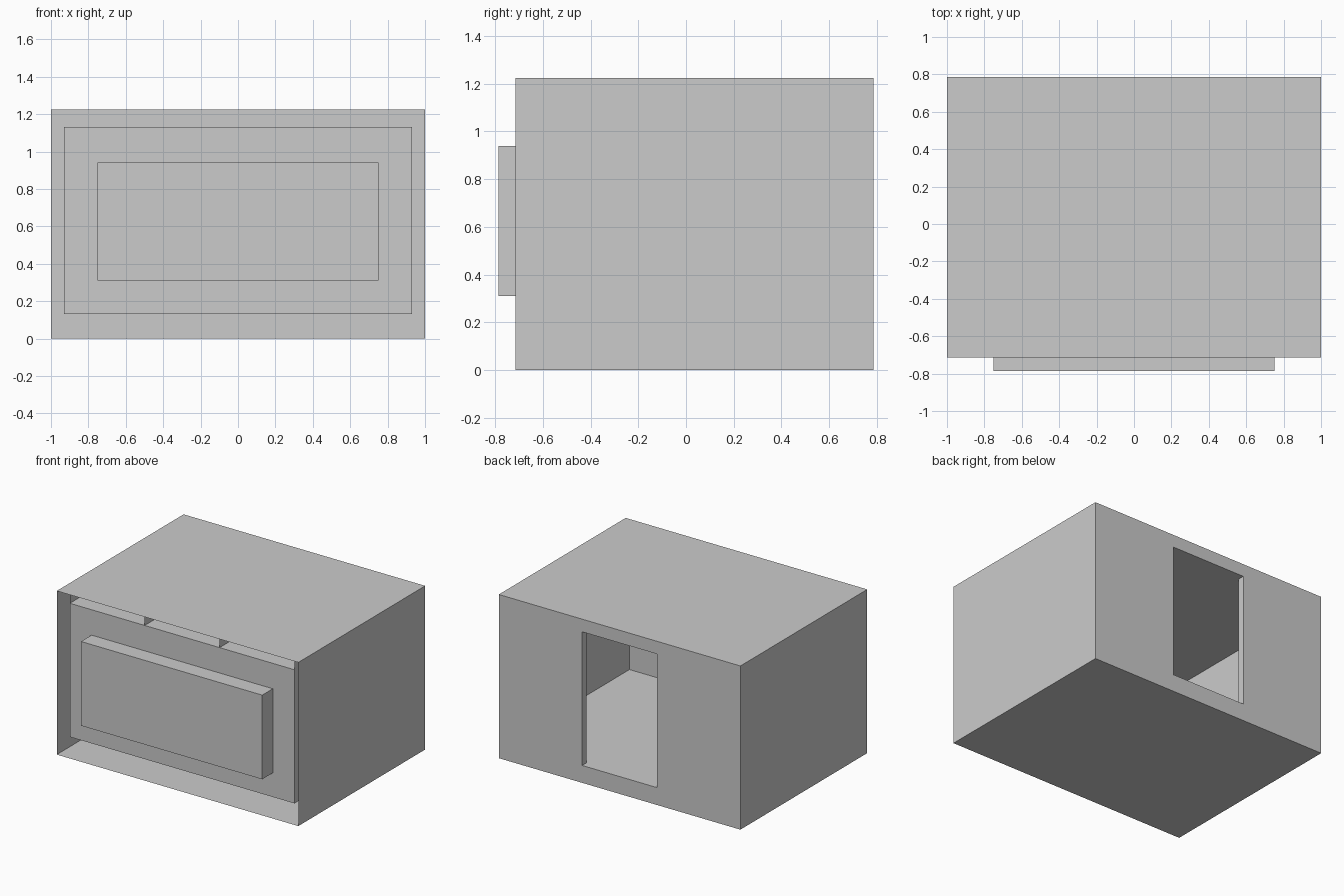
import bpy, bmesh

if "Cube" in bpy.data.objects:
    bpy.data.objects.remove(bpy.data.objects["Cube"])

# Main dimensions
X, Y0, Y1, Z1 = 1.0, -0.715, 0.785, 1.225      # outer shell
IX, IY0, IY1, IZ0, IZ1 = 0.93, -0.66, 0.735, 0.13, 1.13   # inner lining
DX = 0.31                                       # half width of rear opening


def sheet(bm, axis, pos, u, v):
    """Flat rectangle at axis=pos, spanning u and v on the other two axes."""
    verts = []
    for a, b in ((u[0], v[0]), (u[1], v[0]), (u[1], v[1]), (u[0], v[1])):
        co = [a, b]
        co.insert(axis, pos)
        verts.append(bm.verts.new(co))
    bm.faces.new(verts)


def build(name, sheets):
    bm = bmesh.new()
    for s in sheets:
        sheet(bm, *s)
    bmesh.ops.remove_doubles(bm, verts=bm.verts, dist=1e-4)
    bmesh.ops.recalc_face_normals(bm, faces=bm.faces)
    mesh = bpy.data.meshes.new(name)
    bm.to_mesh(mesh)
    bm.free()
    ob = bpy.data.objects.new(name, mesh)
    bpy.context.collection.objects.link(ob)
    return ob


# Outer shell: open front, rear wall framed around the opening
build("outer_shell", [
    (2, 0, (-X, X), (Y0, Y1)),
    (2, Z1, (-X, X), (Y0, Y1)),
    (0, -X, (Y0, Y1), (0, Z1)),
    (0, X, (Y0, Y1), (0, Z1)),
])
build("rear_wall", [
    (1, Y1, (-X, -DX), (0, Z1)),
    (1, Y1, (DX, X), (0, Z1)),
    (1, Y1, (-DX, DX), (0, IZ0)),
    (1, Y1, (-DX, DX), (IZ1, Z1)),
])

# Inner lining, closed by the front panel
build("inner_lining", [
    (2, IZ0, (-IX, IX), (IY0, IY1)),
    (2, IZ1, (-IX, IX), (IY0, IY1)),
    (0, -IX, (IY0, IY1), (IZ0, IZ1)),
    (0, IX, (IY0, IY1), (IZ0, IZ1)),
    (1, IY1, (-IX, -DX), (IZ0, IZ1)),
    (1, IY1, (DX, IX), (IZ0, IZ1)),
])
build("front_panel", [(1, IY0, (-IX, IX), (IZ0, IZ1))])

# Jambs of the rear opening
build("opening_frame", [
    (0, -DX, (IY1, Y1), (IZ0, IZ1)),
    (0, DX, (IY1, Y1), (IZ0, IZ1)),
    (2, IZ0, (-DX, DX), (IY1, Y1)),
    (2, IZ1, (-DX, DX), (IY1, Y1)),
])

# Thin ribs between lining and roof
build("roof_ribs", [(0, x, (IY0, IY1), (IZ1, Z1)) for x in (-IX, -DX, DX, IX)])

# Raised block on the front panel
bx, by, bz = 0.75, (-0.785, IY0), (0.31, 0.94)
build("front_block", [
    (1, by[0], (-bx, bx), bz),
    (0, -bx, by, bz),
    (0, bx, by, bz),
    (2, bz[0], (-bx, bx), by),
    (2, bz[1], (-bx, bx), by),
])
